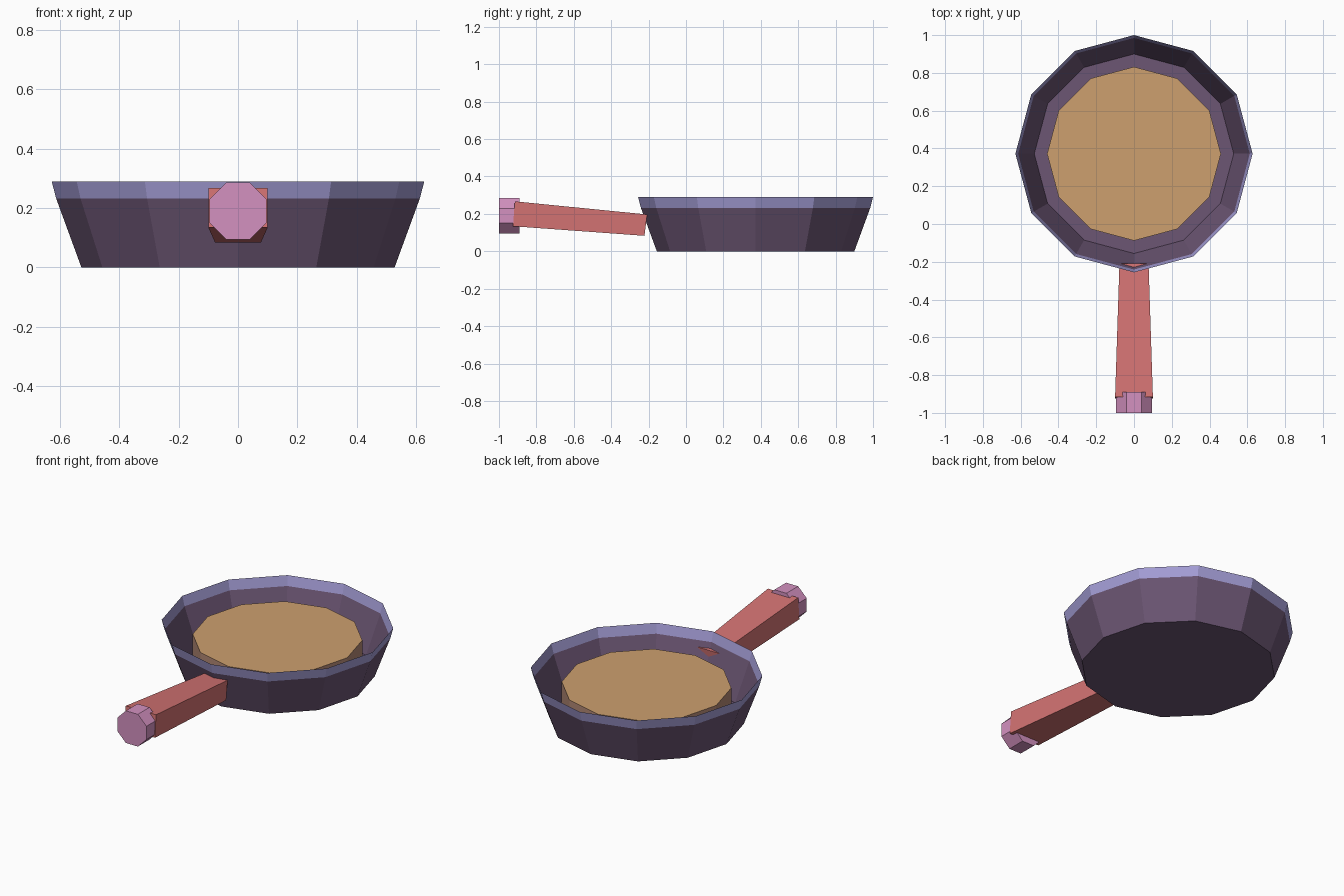
import bpy, bmesh, math

cube = bpy.data.objects.get("Cube")
if cube:
    bpy.data.objects.remove(cube, do_unlink=True)


def material(name, rgb):
    """Flat material from 0-255 display colour."""
    lin = [((c / 255 + 0.055) / 1.055) ** 2.4 for c in rgb]
    mat = bpy.data.materials.new(name)
    mat.use_nodes = True
    mat.diffuse_color = (*lin, 1)
    mat.node_tree.nodes["Principled BSDF"].inputs["Base Color"].default_value = (*lin, 1)
    return mat


def loft(name, rings, mats, cap_start=True, cap_end=True):
    """Skin a list of vertex rings into one flat-shaded object."""
    bm = bmesh.new()
    loops = [[bm.verts.new(p) for p in ring] for ring in rings]
    for a, b in zip(loops, loops[1:]):
        n = len(a)
        for i in range(n):
            j = (i + 1) % n
            bm.faces.new((a[i], a[j], b[j], b[i]))
    if cap_start:
        bm.faces.new(loops[0][::-1])
    if cap_end:
        bm.faces.new(loops[-1])
    bmesh.ops.recalc_face_normals(bm, faces=bm.faces)
    mesh = bpy.data.meshes.new(name)
    bm.to_mesh(mesh)
    bm.free()
    for mat in mats:
        mesh.materials.append(mat)
    obj = bpy.data.objects.new(name, mesh)
    bpy.context.collection.objects.link(obj)
    return obj


PAN_Y = 0.372
SIDES = 12


def pan_ring(radius, z):
    steps = [2 * math.pi * i / SIDES for i in range(SIDES)]
    return [(radius * math.cos(a), PAN_Y + radius * math.sin(a), z) for a in steps]


def box_ring(half_width, y_low, z_low, y_high, z_high):
    return [(-half_width, y_low, z_low), (half_width, y_low, z_low),
            (half_width, y_high, z_high), (-half_width, y_high, z_high)]


def knob_ring(y):
    r = 0.096 / math.cos(math.pi / 8)
    angles = [math.pi / 8 + math.pi / 4 * i for i in range(8)]
    return [(r * math.cos(a), y, 0.19 + r * math.sin(a)) for a in angles]


dark_purple = material("dark purple", (108, 86, 116))
lavender = material("lavender", (165, 158, 215))
tan = material("tan", (205, 160, 110))
dusty_brown = material("dusty brown", (180, 138, 118))
coral = material("coral red", (212, 115, 115))
pink = material("orchid pink", (212, 145, 192))

# Pan: thin open sheet with a lavender rim band
pan = loft("pan_bowl", [pan_ring(0.528, 0), pan_ring(0.613, 0.232), pan_ring(0.628, 0.29)],
           [dark_purple, lavender], cap_end=False)
for face in pan.data.polygons:
    face.material_index = int(face.center.z > 0.24)

# Filling: disc with a differently coloured side
filling = loft("filling", [pan_ring(0.46, 0.01), pan_ring(0.46, 0.212)], [tan, dusty_brown])
for face in filling.data.polygons:
    face.material_index = int(abs(face.normal.z) < 0.5)

# Handle: tapered sloping bar
loft("handle", [box_ring(0.1, -0.925, 0.134, -0.915, 0.267),
                box_ring(0.077, -0.222, 0.083, -0.208, 0.197)], [coral])

# Knob: octagonal end cap
loft("handle_knob", [knob_ring(-1.0), knob_ring(-0.89)], [pink])
